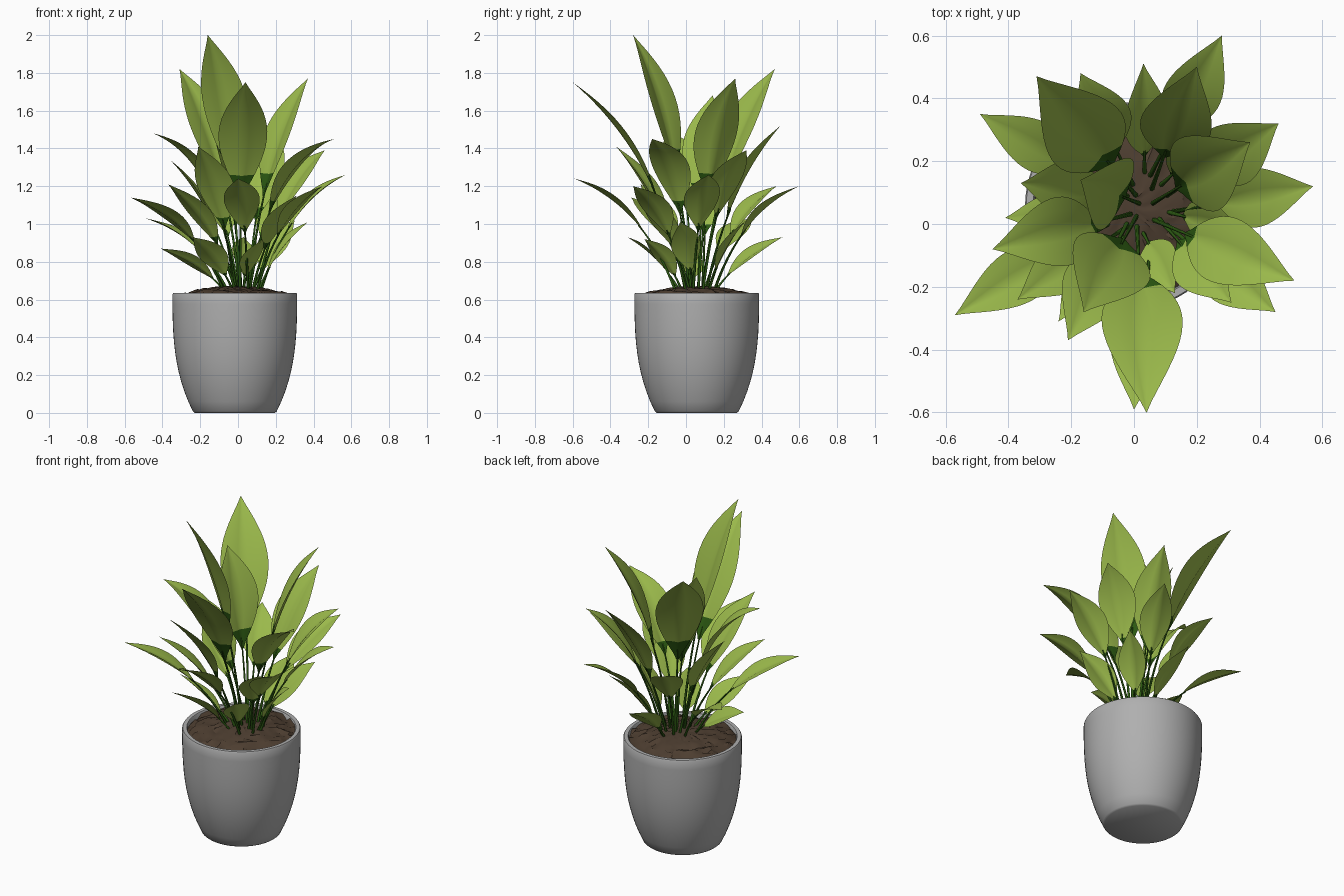
import bpy, bmesh, math, random
from mathutils import Vector

if "Cube" in bpy.data.objects:
    bpy.data.objects.remove(bpy.data.objects["Cube"])

random.seed(4)
CX, CY = -0.017, 0.057      # pot axis


def material(name, rgb):
    m = bpy.data.materials.new(name)
    m.diffuse_color = (*rgb, 1)
    m.use_nodes = True
    m.node_tree.nodes["Principled BSDF"].inputs["Base Color"].default_value = m.diffuse_color
    return m


GREY = material("pot_grey", (0.43, 0.43, 0.43))
SOIL = material("soil_brown", (0.075, 0.048, 0.03))
LEAF = material("leaf_green", (0.325, 0.485, 0.07))
DARK = material("stem_dark_green", (0.025, 0.10, 0.006))


def finish(bm, name, mats, angle=50, normals=True):
    if normals:
        bmesh.ops.recalc_face_normals(bm, faces=bm.faces)
    me = bpy.data.meshes.new(name)
    bm.to_mesh(me)
    bm.free()
    ob = bpy.data.objects.new(name, me)
    bpy.context.collection.objects.link(ob)
    for m in mats:
        me.materials.append(m)
    bpy.ops.object.select_all(action='DESELECT')
    ob.select_set(True)
    bpy.context.view_layer.objects.active = ob
    bpy.ops.object.shade_smooth_by_angle(angle=math.radians(angle))


def bridge(bm, a, b, closed=True, mat=0):
    n = len(a)
    for i in range(n if closed else n - 1):
        j = (i + 1) % n
        f = bm.faces.new((a[i], a[j], b[j], b[i]))
        f.material_index = mat


def circle(bm, r, n, height):
    return [bm.verts.new((CX + r * math.cos(math.tau * i / n), CY + r * math.sin(math.tau * i / n), height()))
            for i in range(n)]


# Pot: turned profile, bulging wall, then over the rim and down inside
wall = [(0.222 + 0.108 * (1 - (1 - k / 12) ** 2.9), 0.008 + 0.62 * k / 12) for k in range(13)]
profile = [(0.212, 0)] + wall + [(0.326, 0.635), (0.304, 0.635), (0.30, 0.628), (0.295, 0.54)]
bm = bmesh.new()
rings = [circle(bm, r, 64, lambda: z) for r, z in profile]
for a, b in zip(rings, rings[1:]):
    bridge(bm, a, b)
bm.faces.new(rings[0])
bm.faces.new(rings[-1])
finish(bm, "pot", [GREY], 40)

# Soil: lumpy mound
bm = bmesh.new()
rings = []
for k in range(1, 13):
    f = k / 12
    rings.append(circle(bm, 0.3 * f, 48, lambda: 0.615 + 0.055 * (1 - f * f) + f * random.uniform(-0.013, 0.016)))
for a, b in zip(rings, rings[1:]):
    bridge(bm, a, b)
bm.faces.new(rings[0])
finish(bm, "soil", [SOIL], 30)


def leaf(name, tip, spread, out, lift, start, twist, dark_rows):
    """Stem and blade along one quadratic curve from soil to tip."""
    tip = Vector(tip)
    width = min(0.27, 0.15 + 0.135 * max(0, tip.z - 0.95))
    centre = Vector((0.03, 0.05, 0.64))
    flat = Vector((tip.x - centre.x, tip.y - centre.y, 0))
    side = Vector((-flat.y, flat.x, 0)).normalized()
    base = centre + flat * spread + side * random.uniform(-0.03, 0.03)
    d = tip - base
    ctrl = base + Vector((d.x * out, d.y * out, d.z * lift))

    def frame(t):
        p = base * (1 - t) ** 2 + ctrl * 2 * t * (1 - t) + tip * t * t
        up = side.cross((ctrl - base) * (1 - t) + (tip - ctrl) * t).normalized()
        return p, (up if up.z > 0 else -up)

    # blade, folded slightly along the midrib, dark at its foot
    bm = bmesh.new()
    rows = []
    for k in range(19):
        u = k / 18
        p, up = frame(start + (1 - start) * u)
        across = side * math.cos(twist) + up * math.sin(twist)
        up = up * math.cos(twist) - side * math.sin(twist)
        h = max(0.05 * (1 - u) + 0.005, math.sin(math.pi * u ** 0.93) ** 1.1) * width / 2
        rows.append([bm.verts.new(p + across * h * s + up * h * (0.36 * abs(s) - 0.14 * s * s))
                     for s in (-1, -0.6, -0.25, 0, 0.25, 0.6, 1)])
    for k, (a, b) in enumerate(zip(rows, rows[1:])):
        bridge(bm, a, b, False, 1 if k < dark_rows else 0)
    bmesh.ops.recalc_face_normals(bm, faces=bm.faces)
    if sum(f.normal.z for f in bm.faces) < 0:
        bmesh.ops.reverse_faces(bm, faces=bm.faces)
    finish(bm, "leaf_" + name, [LEAF, DARK], 60, False)

    # stem
    bm = bmesh.new()
    rings = []
    for k in range(9):
        p, up = frame((start + 0.06) * k / 8)
        r = 0.008 - 0.0005 * k
        rings.append([bm.verts.new(p + (side * math.cos(q) + up * math.sin(q)) * r)
                      for q in (math.tau * i / 6 for i in range(6))])
    for a, b in zip(rings, rings[1:]):
        bridge(bm, a, b)
    finish(bm, "stem_" + name, [DARK], 60)


# Leaf tips, grouped by how the leaf stands
TALL = [(-0.16, -0.28, 2), (0.04, -0.6, 1.75), (-0.31, 0.47, 1.82), (0.37, 0.26, 1.77),
        (-0.17, 0.14, 1.68)]
UPRIGHT = [(0.2, 0.5, 1.52), (-0.21, -0.37, 1.41), (-0.36, 0.13, 1.34), (-0.37, -0.24, 1.21),
           (0.31, -0.25, 1.15)]
LEANING = [(0.46, 0.32, 1.39), (0.57, 0.12, 1.26), (-0.57, -0.29, 1.14), (0.45, -0.28, 1.2),
           (0.28, 0.6, 1.2), (-0.17, 0.48, 1.2), (0, -0.59, 1.24), (-0.49, 0.35, 1.03)]
ARCHING = [(0.51, -0.18, 1.45), (-0.45, -0.08, 1.48)]
LOW = [(0.37, -0.03, 1.01), (-0.24, -0.31, 0.93), (0.3, 0.32, 1.02), (0.13, -0.22, 0.92),
       (0.03, 0.51, 0.93), (-0.41, 0.02, 0.87)]

# group, tips, stem spread, outward pull, lift, blade start, twist, dark rows
for group, tips, *shape in (("tall", TALL, 0.08, 0.22, 0.64, 0.38, 0, 3),
                            ("upright", UPRIGHT, 0.13, 0.27, 0.62, 0.38, 0.1, 2),
                            ("leaning", LEANING, 0.16, 0.30, 0.74, 0.41, 0.1, 1),
                            ("arching", ARCHING, 0.08, 0.22, 0.83, 0.36, 0, 2),
                            ("low", LOW, 0.22, 0.32, 0.60, 0.25, 0.4, 1)):
    for i, tip in enumerate(tips):
        leaf(f"{group}_{i + 1}", tip, *shape)
